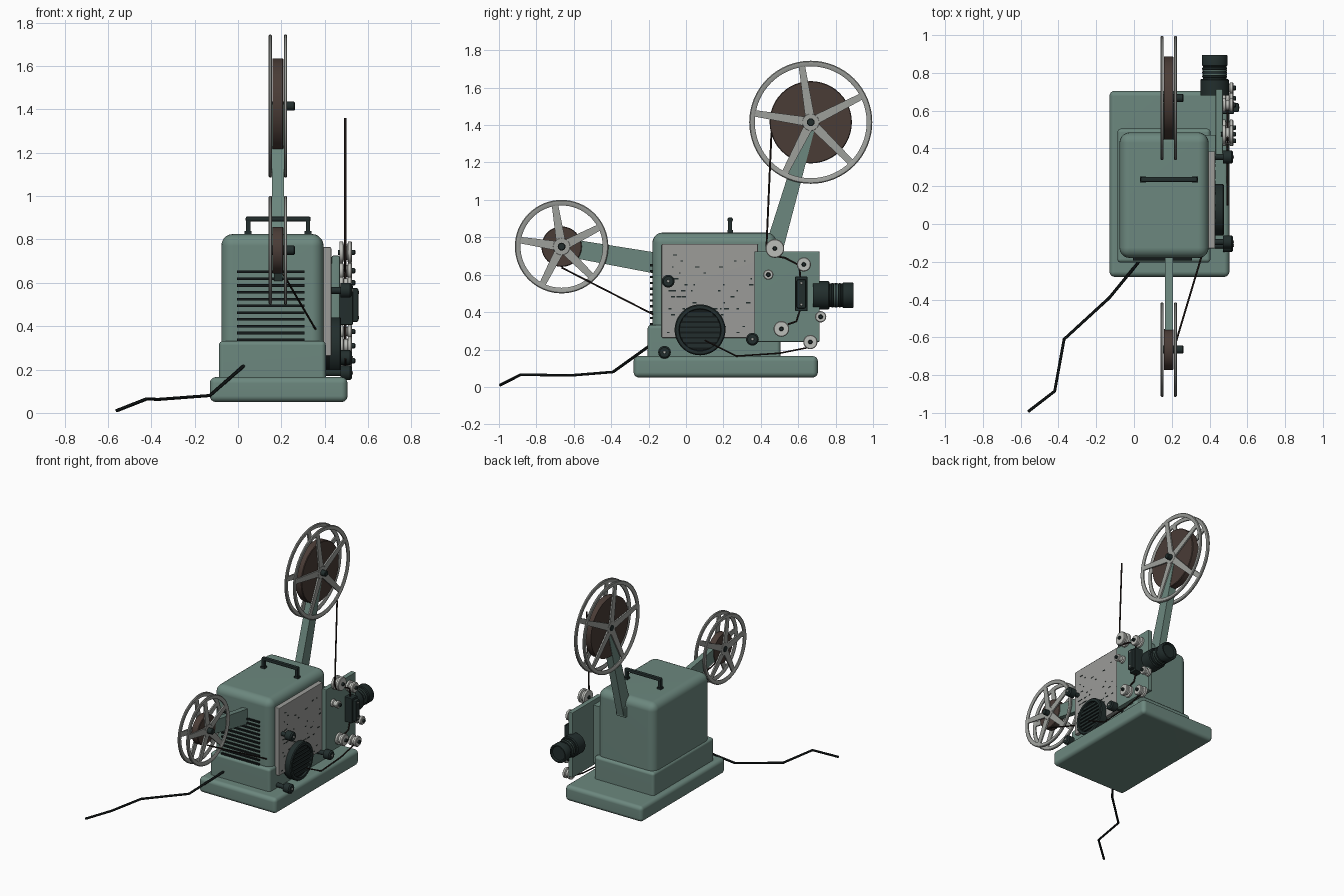
import bpy, bmesh, math, random
from mathutils import Vector

if "Cube" in bpy.data.objects:
    bpy.data.objects.remove(bpy.data.objects["Cube"], do_unlink=True)
random.seed(4)
made = []


def material(name, rgb):
    m = bpy.data.materials.new(name)
    m.use_nodes = True
    m.diffuse_color = (*rgb, 1)
    m.node_tree.nodes["Principled BSDF"].inputs["Base Color"].default_value = (*rgb, 1)
    return m


GREEN = material("sage green enamel", (0.15, 0.245, 0.21))
GREY = material("panel grey", (0.33, 0.33, 0.315))
REEL = material("reel grey", (0.34, 0.35, 0.33))
PALE = material("pale roller metal", (0.50, 0.51, 0.48))
DARK = material("dark green black", (0.016, 0.027, 0.026))
BLACK = material("black", (0.007, 0.010, 0.010))
BROWN = material("film brown", (0.068, 0.045, 0.037))
STRIP = material("film strip dark brown", (0.022, 0.014, 0.012))


def finish(name, bm, mat):
    bmesh.ops.recalc_face_normals(bm, faces=bm.faces[:])
    me = bpy.data.meshes.new(name)
    bm.to_mesh(me)
    bm.free()
    ob = bpy.data.objects.new(name, me)
    me.materials.append(mat)
    bpy.context.collection.objects.link(ob)
    made.append(ob)
    return ob


def box(name, xs, ys, zs, mat, bevel=0.0, segments=4):
    bm = bmesh.new()
    bmesh.ops.create_cube(bm, size=1)
    for v in bm.verts:
        v.co = [sum(r) / 2 + c * (r[1] - r[0]) for r, c in zip((xs, ys, zs), v.co)]
    if bevel:
        bmesh.ops.bevel(bm, geom=bm.edges[:], offset=bevel, segments=segments,
                        profile=0.5, affect='EDGES')
    ob = finish(name, bm, mat)
    if bevel:
        ob.modifiers.new("even shading", 'WEIGHTED_NORMAL').keep_sharp = True
    return ob


def lathe(name, profile, centre, mat, axis="x", closed=False, n=32):
    """Turn (radius, position along axis) points about an x or y axis."""
    bm = bmesh.new()
    rings = []
    for r, t in profile:
        ring = []
        for i in range(n):
            a = math.tau * i / n
            u, w = centre[0] + r * math.cos(a), centre[1] + r * math.sin(a)
            ring.append(bm.verts.new((t, u, w) if axis == "x" else (u, t, w)))
        rings.append(ring)
    pairs = list(zip(rings, rings[1:]))
    if closed:
        pairs.append((rings[-1], rings[0]))
    else:
        bm.faces.new(rings[0])
        bm.faces.new(rings[-1])
    for a, b in pairs:
        for i in range(n):
            j = (i + 1) % n
            bm.faces.new((a[i], a[j], b[j], b[i]))
    return finish(name, bm, mat)


def disc(name, centre, r, x0, x1, mat, chamfer=0.004, n=32):
    return lathe(name, [(r, x0), (r, x1 - chamfer), (r - chamfer, x1)], centre, mat, n=n)


def bar(name, a, b, wa, wb, x0, x1, mat):
    """Flat tapered bar between two (y, z) points."""
    a, b = Vector(a), Vector(b)
    d = (b - a).normalized()
    s = Vector((-d.y, d.x)) / 2
    pts = [a + s * wa, a - s * wa, b - s * wb, b + s * wb]
    bm = bmesh.new()
    lo, hi = ([bm.verts.new((x, *p)) for p in pts] for x in (x0, x1))
    bm.faces.new(lo)
    bm.faces.new(hi)
    for i in range(4):
        j = (i + 1) % 4
        bm.faces.new((lo[i], lo[j], hi[j], hi[i]))
    return finish(name, bm, mat)


def cord(name, pts, r, mat):
    cu = bpy.data.curves.new(name, 'CURVE')
    cu.dimensions = '3D'
    cu.bevel_depth, cu.bevel_resolution, cu.use_fill_caps = r, 1, True
    sp = cu.splines.new('POLY')
    sp.points.add(len(pts) - 1)
    for p, co in zip(sp.points, pts):
        p.co = (*co, 1)
    cu.materials.append(mat)
    ob = bpy.data.objects.new(name, cu)
    bpy.context.collection.objects.link(ob)
    bpy.ops.object.select_all(action='DESELECT')
    ob.select_set(True)
    bpy.context.view_layer.objects.active = ob
    bpy.ops.object.convert(target='MESH')
    made.append(bpy.context.view_layer.objects.active)


# Housing
box("base", (-0.13, 0.505), (-0.28, 0.705), (0.05, 0.165), GREEN, 0.028)
box("plinth", (-0.088, 0.405), (-0.205, 0.505), (0.1, 0.332), GREEN, 0.02)
box("body", (-0.077, 0.395), (-0.18, 0.485), (0.2, 0.825), GREEN, 0.055, 5)
for i in range(11):
    z = 0.337 + i * 0.0313
    box("louvre", (-0.005, 0.307), (-0.192, -0.17), (z - 0.006, z + 0.006), BLACK)

# Carrying handle
box("handle_grip", (0.035, 0.335), (0.222, 0.25), (0.882, 0.906), DARK, 0.008, 2)
for x in (0.047, 0.323):
    box("handle_post", (x - 0.01, x + 0.01), (0.225, 0.247), (0.81, 0.895), DARK)
    box("handle_foot", (x - 0.016, x + 0.016), (0.221, 0.251), (0.81, 0.838), DARK)

# Side panel with scattered slots
box("side_panel", (0.39, 0.43), (-0.13, 0.385), (0.262, 0.765), GREY, 0.006, 2)
for i in range(60):
    y, z = random.uniform(-0.1, 0.35), 0.29 + 0.032 * random.randint(0, 13)
    w = random.choice((0.004, 0.007, 0.011))
    box("panel_slot", (0.428, 0.432), (y - w, y + w), (z - 0.003, z + 0.003), DARK)

# Round motor cover
motor = (0.075, 0.305)
disc("motor_cover", motor, 0.128, 0.38, 0.462, BLACK, n=48)
lathe("motor_rim", [(0.136, 0.42), (0.136, 0.47), (0.13, 0.476), (0.113, 0.476), (0.108, 0.45)],
      motor, DARK, closed=True, n=48)
for i in range(-3, 4):
    h = math.sqrt(0.108 ** 2 - (i * 0.028) ** 2)
    z = motor[1] + i * 0.028
    box("motor_grille_bar", (0.45, 0.47), (motor[0] - h, motor[0] + h), (z - 0.009, z + 0.009), DARK)

# Mechanism plate
box("mechanism_plate", (0.432, 0.47), (0.365, 0.715), (0.24, 0.725), GREEN, 0.008, 2)
box("plate_mount", (0.37, 0.44), (0.37, 0.47), (0.26, 0.69), GREEN)

# Control knobs
for c in ((-0.095, 0.565), (-0.115, 0.185), (0.355, 0.255)):
    disc("knob_shaft", c, 0.016, 0.38, 0.49, DARK, n=16)
    disc("knob", c, 0.034, 0.472, 0.525, DARK, 0.008, n=24)
    disc("knob_cap", c, 0.008, 0.52, 0.53, PALE, 0.002, n=12)

# Film rollers
for y, z, r in ((0.475, 0.74, 0.05), (0.63, 0.655, 0.038), (0.44, 0.6, 0.027),
                (0.51, 0.31, 0.042), (0.665, 0.24, 0.038), (0.72, 0.375, 0.03)):
    q = r * 0.72
    lathe("roller", [(r, 0.468), (r, 0.484), (q, 0.488), (q, 0.504), (r, 0.508), (r, 0.522),
                     (r - 0.004, 0.526)], (y, z), PALE)
    disc("roller_bolt", (y, z), 0.012, 0.46, 0.541, DARK, n=12)

# Film gate
box("film_gate", (0.46, 0.53), (0.583, 0.65), (0.405, 0.59), DARK, 0.006, 2)
box("gate_door", (0.5, 0.555), (0.592, 0.641), (0.42, 0.575), DARK, 0.008, 2)
for z in (0.44, 0.555):
    disc("gate_screw", (0.617, z), 0.007, 0.55, 0.558, PALE, 0.002, n=12)

# Lens
lens = (0.427, 0.49)
lathe("lens_mount", [(0.076, 0.68), (0.076, 0.762), (0.07, 0.768)], lens, DARK, "y")
lathe("lens_barrel", [(0.062, 0.75), (0.062, 0.835), (0.068, 0.84), (0.068, 0.89), (0.064, 0.896),
                      (0.055, 0.896), (0.05, 0.885)], lens, DARK, "y")
for y in (0.782, 0.802, 0.822):
    lathe("lens_ring", [(0.06, y - 0.006), (0.066, y - 0.005), (0.066, y + 0.005), (0.06, y + 0.006)],
          lens, DARK, "y", closed=True)
for y in (0.792, 0.812):
    lathe("lens_index_line", [(0.06, y - 0.002), (0.0645, y - 0.002), (0.0645, y + 0.002),
                              (0.06, y + 0.002)], lens, GREEN, "y", closed=True)

# Reel arms
upper, lower = (0.667, 1.415), (-0.665, 0.75)
bar("upper_arm", (0.462, 0.71), upper, 0.098, 0.06, 0.157, 0.213, GREEN)
box("upper_arm_bracket", (0.145, 0.225), (0.45, 0.505), (0.68, 0.76), GREEN, 0.01, 2)
bar("lower_arm", (-0.15, 0.66), lower, 0.112, 0.095, 0.165, 0.206, GREEN)


def reel(prefix, c, radius, film_radius):
    disc(prefix + "_film", c, film_radius, 0.16, 0.21, BROWN, n=48)
    for x in (0.149, 0.219):
        rim = [(radius - 0.03, x - 0.004), (radius - 0.024, x - 0.008), (radius - 0.005, x - 0.008),
               (radius, x - 0.004), (radius, x + 0.004), (radius - 0.005, x + 0.008),
               (radius - 0.024, x + 0.008), (radius - 0.03, x + 0.004)]
        lathe(prefix + "_rim", rim, c, REEL, closed=True, n=64)
        disc(prefix + "_centre", c, 0.046, x - 0.006, x + 0.006, REEL, 0.002)
        for k in range(5):
            a = math.radians(99 + 72 * k)
            d = Vector((math.cos(a), math.sin(a)))
            bar(prefix + "_spoke", Vector(c) + d * 0.02, Vector(c) + d * (radius - 0.02),
                0.05, 0.034, x - 0.005, x + 0.005, REEL)
    disc(prefix + "_hub", c, 0.021, 0.14, 0.262, DARK, n=20)


reel("upper_reel", upper, 0.329, 0.22)
reel("lower_reel", lower, 0.25, 0.108)

# Film strands
fx = 0.495
cord("film_feed", [(fx, y, z) for y, z in (
    (0.457, 1.36), (0.43, 0.745), (0.45, 0.705), (0.53, 0.69), (0.605, 0.65), (0.612, 0.58),
    (0.612, 0.42), (0.59, 0.35), (0.545, 0.335))], 0.006, STRIP)
cord("film_return", [(fx, y, z) for y, z in (
    (0.66, 0.212), (0.5, 0.18), (0.27, 0.165), (0.18, 0.21), (0.1, 0.25))], 0.005, STRIP)
cord("film_take_up", [(0.21, -0.665, 0.638), (0.355, -0.18, 0.39), (0.4, -0.04, 0.32)], 0.005, STRIP)

# Power cable
cord("power_cable", [(0.03, -0.195, 0.22), (-0.13, -0.39, 0.08), (-0.37, -0.61, 0.062),
                     (-0.42, -0.885, 0.065), (-0.56, -0.993, 0.01)], 0.008, BLACK)

# Smooth shading with crisp edges
bpy.ops.object.select_all(action='DESELECT')
for ob in made:
    ob.select_set(True)
bpy.context.view_layer.objects.active = made[0]
bpy.ops.object.shade_smooth_by_angle(angle=math.radians(35))
